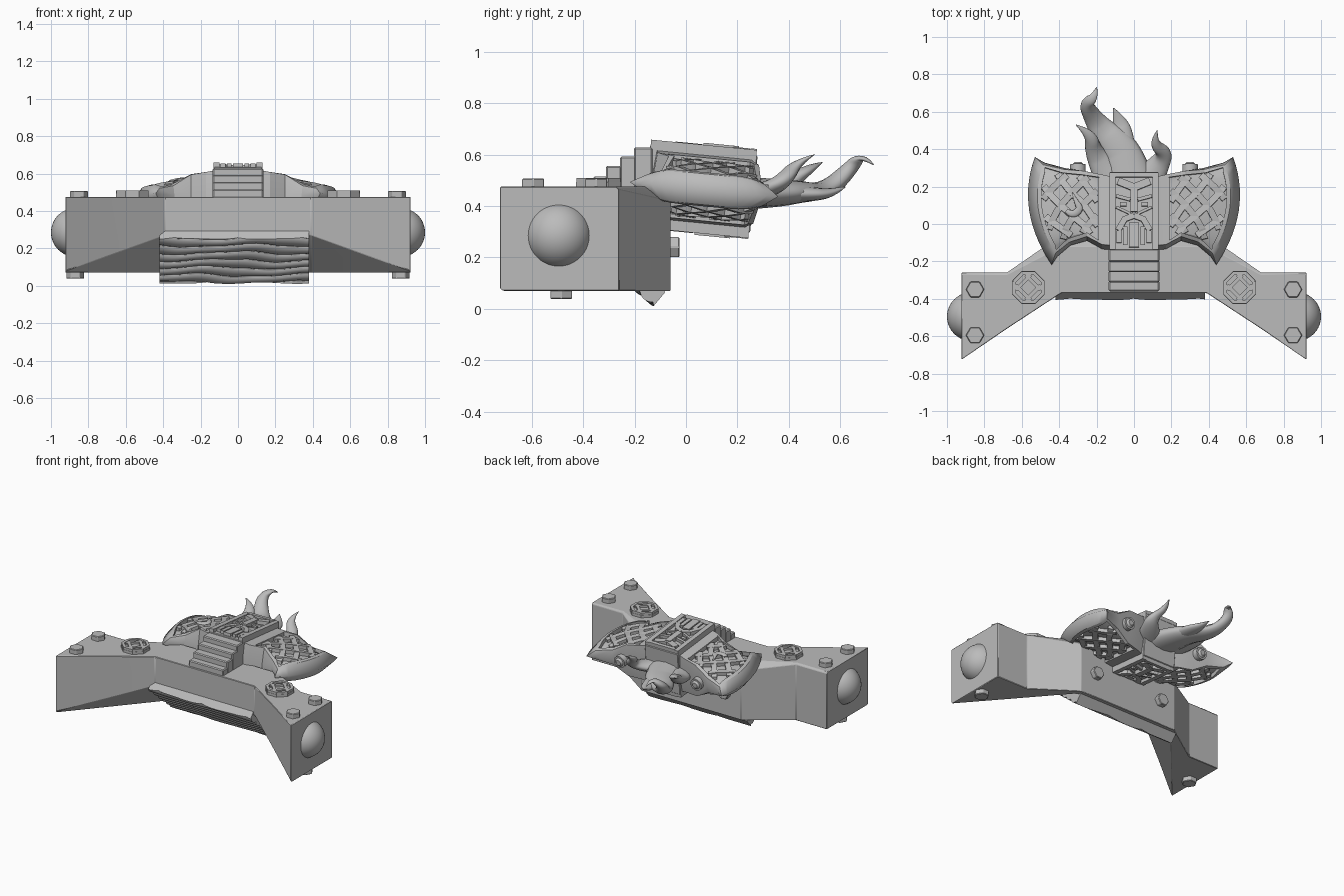
import bpy, bmesh, math
from mathutils import Matrix, Vector

cube = bpy.data.objects.get("Cube")
if cube:
    bpy.data.objects.remove(cube, do_unlink=True)

GREY = (0.5, 0.5, 0.5, 1)
mat = bpy.data.materials.new("stone_grey")
mat.use_nodes = True
mat.diffuse_color = GREY
mat.node_tree.nodes["Principled BSDF"].inputs["Base Color"].default_value = GREY

T = Matrix.Translation
# The axe head is tipped slightly backwards
TILT = T((0, 0.05, 0.467)) @ Matrix.Rotation(math.radians(-5.6), 4, 'X') @ T((0, -0.05, 0))


def finish(bm, name, mirror="", matrix=None, bevel=0, smooth=30):
    bmesh.ops.recalc_face_normals(bm, faces=bm.faces)
    mesh = bpy.data.meshes.new(name)
    bm.to_mesh(mesh)
    bm.free()
    mesh.materials.append(mat)
    obj = bpy.data.objects.new(name, mesh)
    bpy.context.collection.objects.link(obj)
    if matrix:
        obj.matrix_world = matrix
    if smooth:
        bpy.ops.object.select_all(action='DESELECT')
        obj.select_set(True)
        bpy.context.view_layer.objects.active = obj
        bpy.ops.object.shade_smooth_by_angle(angle=math.radians(smooth))
    if mirror:
        mod = obj.modifiers.new("mirror", 'MIRROR')
        mod.use_axis = ['x' in mirror, False, 'z' in mirror]
    if bevel:
        mod = obj.modifiers.new("bevel", 'BEVEL')
        mod.width, mod.segments = bevel, 1
        mod.limit_method = 'ANGLE'


def box(bm, x0, x1, y0, y1, z0, z1):
    m = T(((x0 + x1) / 2, (y0 + y1) / 2, (z0 + z1) / 2)) @ Matrix.Diagonal((x1 - x0, y1 - y0, z1 - z0, 1))
    bmesh.ops.create_cube(bm, size=1, matrix=m)


def prism(bm, at, r, depth, sides=6, turn=30.0, axis='Z', r2=None):
    rot = Matrix.Rotation(math.radians(-90), 4, 'X') if axis == 'Y' else Matrix()
    m = T(at) @ rot @ Matrix.Rotation(math.radians(turn), 4, 'Z')
    bmesh.ops.create_cone(bm, cap_ends=True, segments=sides, radius1=r,
                          radius2=r if r2 is None else r2, depth=depth, matrix=m)


def bridge(bm, rings):
    n = len(rings[0])
    for a, b in zip(rings, rings[1:]):
        for j in range(n):
            bm.faces.new((a[j], a[(j + 1) % n], b[(j + 1) % n], b[j]))


def ribbon(bm, pts, w, h):
    """Rectangular strip that follows the points."""
    pts = [Vector(p) for p in pts]
    rings = []
    for i, p in enumerate(pts):
        d = pts[min(i + 1, len(pts) - 1)] - pts[max(i - 1, 0)]
        s = Vector((-d.y, d.x, 0)).normalized() * w / 2
        up = Vector((0, 0, h / 2))
        rings.append([bm.verts.new(q) for q in (p - s - up, p + s - up, p + s + up, p - s + up)])
    bridge(bm, rings)
    bm.faces.new(rings[0])
    bm.faces.new(rings[-1])


# Main body: sections from the middle out to the block end, mirrored
middle = [(-.37, .475), (-.37, .27), (-.1, .07), (-.06, .07), (-.06, .42), (-.12, .475)]
elbow = [(-.56, .475), (-.56, .165), (-.436, .07), (-.26, .07), (-.26, .465), (-.27, .475)]
end = [(-.725, .475), (-.725, .08), (-.715, .07), (-.26, .07), (-.26, .465), (-.27, .475)]
bm = bmesh.new()
rings = [[bm.verts.new((x, y, z)) for y, z in sec]
         for x, sec in ((0, middle), (.39, middle), (.68, elbow), (.922, end))]
bridge(bm, rings)
bm.faces.new(rings[-1])
finish(bm, "body", "x", bevel=.003)

# Domes on the block ends
bm = bmesh.new()
bmesh.ops.create_uvsphere(bm, u_segments=40, v_segments=24, radius=.13, matrix=T((.87, -.495, .285)))
finish(bm, "end_dome", "x")

# Hexagonal bolts above, below and behind
bm = bmesh.new()
for at in ((.85, -.35, .485), (.85, -.595, .485), (.87, -.485, .06)):
    prism(bm, at, .049, .045)
prism(bm, (.27, -.05, .24), .045, .05, axis='Y')
finish(bm, "hex_bolts", "x", bevel=.004, smooth=0)

# Octagonal knot medallions
bm = bmesh.new()
MX, MY = .565, -.34
prism(bm, (MX, MY, .478), .095, .03, 8, 22.5)
ring = [(MX + .083 * math.cos(a * math.pi / 4 + math.pi / 8),
         MY + .083 * math.sin(a * math.pi / 4 + math.pi / 8), .498) for a in range(9)]
ribbon(bm, ring, .02, .022)
for k in (-.027, .027):
    for s in (-1, 1):
        ribbon(bm, [(MX + k - s * .04, MY - s * k - .04, .497),
                    (MX + k + s * .04, MY - s * k + .04, .497)], .02, .02)
finish(bm, "knot_medallion", "x", smooth=0)

# Slanted wooden plank under the front, with wavy grain
bm = bmesh.new()
top, low = Vector((0, -.405, .25)), Vector((0, -.125, .012))
out = Vector((0, -.64, -.77))
NX, NV = 50, 56
grid = []
for j in range(NV + 1):
    v = j / NV
    row = []
    for i in range(NX + 1):
        x = -.42 + .8 * i / NX
        wave = 6 * v + .22 * math.sin(10 * x + 5 * v) + .06 * math.sin(23 * x)
        lift = .018 * math.sqrt(abs(math.sin(math.pi * wave))) - .013
        row.append(bm.verts.new(top.lerp(low, v) + out * lift + Vector((x, 0, 0))))
    grid.append(row)
back = [[bm.verts.new(p + Vector((x, 0, 0)) - out * .07) for x in (-.42, .38)] for p in (top, low)]
for a, b in zip(grid, grid[1:]):
    for i in range(NX):
        bm.faces.new((a[i], a[i + 1], b[i + 1], b[i]))
bm.faces.new(grid[0] + back[0][::-1])
bm.faces.new(grid[-1] + back[1][::-1])
for k, i in ((0, 0), (1, NX)):
    bm.faces.new([r[i] for r in grid] + [back[1][k], back[0][k]])
bm.faces.new((back[0][0], back[0][1], back[1][1], back[1][0]))
finish(bm, "wood_plank", smooth=35)

# Axe blade columns from neck to cutting edge: low end, high end, bulge, half thickness
COLS = [((.11, -.14), (.11, .25), 0, .135), ((.17, -.135), (.17, .265), 0, .125),
        ((.25, -.09), (.27, .285), .01, .115), ((.34, -.115), (.37, .3), .035, .095),
        ((.41, -.175), (.48, .33), .067, .06), ((.44, -.22), (.53, .36), .075, 0)]


def column(i, v):
    lo, hi, bulge, h = COLS[i]
    p = Vector((*lo, h)).lerp(Vector((*hi, h)), v)
    p.x += bulge * 4 * v * (1 - v)
    if i > 2:
        p.z *= 1 - .6 * abs(2 * v - 1) ** 5
    return p


def surface(u, v):
    i = min(int(u), len(COLS) - 2)
    return column(i, v).lerp(column(i + 1, v), u - i)


bm = bmesh.new()
ROWS = 14
verts = []
for i in range(len(COLS)):
    line = [column(i, .03 + .94 * j / ROWS if i < 5 else j / ROWS) for j in range(ROWS + 1)]
    feet = [column(i, v) for v in (0, 1)]
    for f in feet:
        f.z = 0
    verts.append([bm.verts.new(p) for p in [feet[0]] + line + [feet[1]]])
panel = []
for i, (a, b) in enumerate(zip(verts, verts[1:])):
    for j in range(len(a) - 1):
        f = bm.faces.new((a[j], b[j], b[j + 1], a[j + 1]))
        if 1 <= i <= 3 and 0 < j <= ROWS:
            panel.append(f)
bmesh.ops.remove_doubles(bm, verts=bm.verts, dist=.0005)
bm.normal_update()
bmesh.ops.inset_region(bm, faces=panel, thickness=.022, depth=0)
# Sink the panel floor: split it off and join it back with upright walls
floor = bmesh.ops.extrude_face_region(bm, geom=panel)["geom"]
bmesh.ops.translate(bm, verts=[g for g in floor if isinstance(g, bmesh.types.BMVert)], vec=(0, 0, -.03))
bmesh.ops.delete(bm, geom=[f for f in panel if f.is_valid], context='FACES')
finish(bm, "axe_blade", "xz", TILT, smooth=20)

# Woven lattice bars inside the blade panels
bm = bmesh.new()
for k in (-.62, -.2, .2, .62):
    for flip in (False, True):
        pts = []
        for n in range(8):
            s = max(0, -k) + (1 - abs(k)) * n / 7
            t = s + k
            p = surface(1.25 + 2.5 * s, .1 + .8 * (1 - t if flip else t))
            pts.append(p - Vector((0, 0, .02)))
        ribbon(bm, pts, .036, .024)
finish(bm, "lattice_bars", "xz", TILT, smooth=0)

# Central block with a carved bearded face on both sides
bm = bmesh.new()
box(bm, -.13, .13, -.155, .265, -.15, .15)
finish(bm, "axe_core", "", TILT, bevel=.004, smooth=0)
bm = bmesh.new()
Z = .158
box(bm, .098, .13, -.153, .26, .14, .172)         # side post
box(bm, 0, .1, .235, .26, .14, .176)              # top frame
box(bm, 0, .02, .05, .19, .14, .18)               # nose
ribbon(bm, [(0, .18, Z), (.085, .215, Z)], .04, .035)       # brow
ribbon(bm, [(.02, .115, Z), (.095, .135, Z)], .018, .025)   # eyelid
box(bm, .04, .075, .08, .102, .14, .167)          # eye
ribbon(bm, [(.02, .04, Z), (.095, .075, Z)], .014, .022)    # cheek
ribbon(bm, [(0, .03, Z), (.05, .01, Z), (.085, -.05, Z)], .032, .032)  # moustache
for x in (0, .034, .068):
    box(bm, x, x + .026, -.14 + x / 3, -.01 - x * .6, .14, .17)  # beard
finish(bm, "carved_face", "xz", TILT, smooth=0)

# Stepped neck in front of the face
bm = bmesh.new()
for y0, y1, z in ((-.36, -.305, .515), (-.312, -.25, .555), (-.257, -.195, .592), (-.202, -.13, .628)):
    box(bm, -.135, .135, y0, y1, .4, z)
finish(bm, "neck_steps", bevel=.006, smooth=0)

# Round bosses on the rear of the blades
bm = bmesh.new()
prism(bm, (.3, .295, 0), .042, .05, 20, 0, 'Y')
prism(bm, (.3, .325, 0), .032, .014, 20, 0, 'Y', .018)
finish(bm, "rear_boss", "x", TILT)


# Flames: tapering flattened tongues
def flame(name, pts, flat=.5, mid=.45):
    cu = bpy.data.curves.new(name, 'CURVE')
    cu.dimensions = '3D'
    cu.bevel_depth, cu.bevel_resolution = 1, 4
    cu.resolution_u = 8
    cu.use_fill_caps = True
    sp = cu.splines.new('NURBS')
    sp.points.add(len(pts) - 1)
    for q, (x, y, z, r) in zip(sp.points, pts):
        q.co = (x, y, (z - mid) / flat, 1)
        q.radius = r
    sp.order_u = 3
    sp.use_endpoint_u = True
    sp.use_smooth = True
    cu.materials.append(mat)
    obj = bpy.data.objects.new(name, cu)
    obj.location.z, obj.scale.z = mid, flat
    bpy.context.collection.objects.link(obj)


flame("flame_main", [(-.02, .22, .45, .13), (-.05, .35, .45, .11), (-.1, .43, .455, .09),
                     (-.17, .5, .455, .07), (-.22, .57, .48, .05), (-.26, .64, .55, .036),
                     (-.21, .68, .6, .022), (-.2, .73, .56, .002)])
flame("flame_left", [(-.12, .23, .45, .09), (-.18, .33, .46, .065), (-.22, .4, .49, .045),
                     (-.23, .48, .55, .03), (-.31, .53, .57, .002)])
flame("flame_right", [(.07, .23, .45, .09), (.13, .31, .46, .06), (.17, .38, .5, .04),
                      (.1, .43, .57, .025), (.125, .5, .6, .002)])
flame("flame_inner", [(-.06, .38, .45, .07), (-.06, .48, .445, .06), (-.08, .56, .45, .035),
                      (-.11, .62, .475, .002)])
# Small curl on one blade panel
flame("panel_curl", [(-.36, .07, .56, .012), (-.33, .045, .565, .02), (-.285, .08, .57, .02),
                     (-.31, .12, .57, .012), (-.33, .17, .56, .002)])
